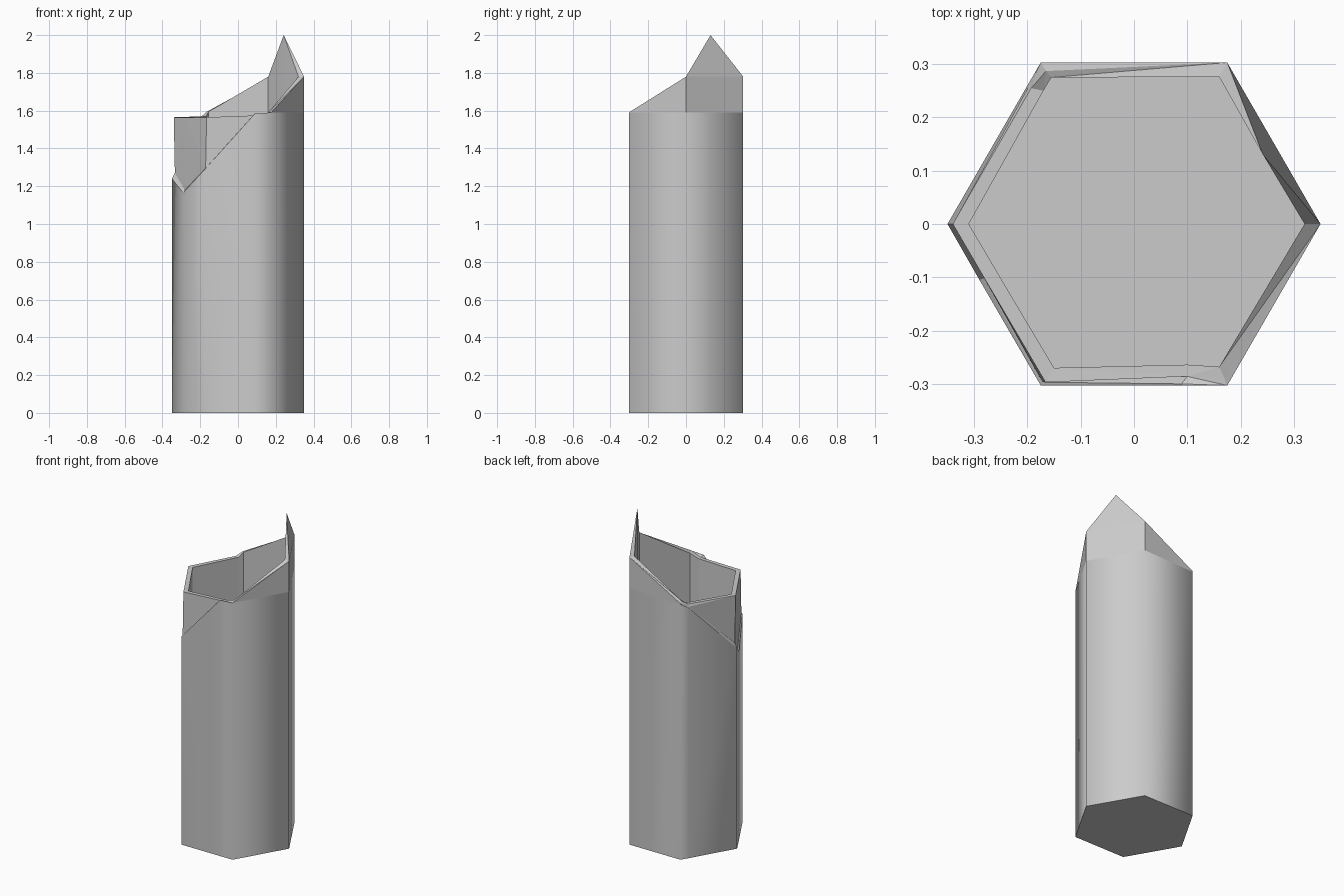
import bpy, bmesh

if "Cube" in bpy.data.objects:
    bpy.data.objects.remove(bpy.data.objects["Cube"])

# columns round the hexagon, counter-clockwise:
# outer x, y, top of smooth body, ledge scale, ledge z, rim outer x, y, rim inner x, y, rim z
columns = [
    (.35, 0, 1.59, 1, 1.78, .35, 0, .32, 0, 1.78),
    (.275, .13, 1.59, 1, 1.78, .242, .13, .242, .13, 2.0),
    (.175, .303, 1.59, 1, 1.78, .175, .303, .16, .276, 1.78),
    (-.175, .303, 1.58, 1, 1.585, -.165, .287, -.155, .275, 1.595),
    (-.20, .26, 1.55, .99, 1.555, -.193, .255, -.17, .25, 1.57),
    (-.35, 0, 1.24, .955, 1.27, -.34, 0, -.31, 0, 1.565),
    (-.29, -.105, 1.165, .97, 1.18, -.28, -.103, -.25, -.102, 1.565),
    (-.175, -.303, 1.29, .98, 1.295, -.166, -.297, -.15, -.27, 1.565),
    (.09, -.303, 1.585, .99, 1.585, .10, -.286, .10, -.264, 1.575),
    (.175, -.303, 1.59, 1, 1.59, .17, -.29, .16, -.268, 1.59),
]
FLOOR = 0.02

bm = bmesh.new()
rings = []
for x, y, zb, s, zl, ox, oy, ix, iy, zr in columns:
    pts = [(x, y, 0), (x, y, zb), (x * s, y * s, zl),
           (ox, oy, zr), (ix, iy, zr), (ix, iy, FLOOR)]
    rings.append([bm.verts.new(p) for p in pts])

# outer wall, broken ledge, rim and inner wall
n = len(rings)
for i in range(n):
    a, b = rings[i], rings[(i + 1) % n]
    for k in range(5):
        f = bm.faces.new((a[k], b[k], b[k + 1], a[k + 1]))
        f.smooth = (k == 0)

# underside and hollow floor
bm.faces.new([r[0] for r in reversed(rings)])
bm.faces.new([r[5] for r in rings])

# merge collapsed points, keep only the outer body smooth
bmesh.ops.remove_doubles(bm, verts=bm.verts, dist=0.001)
bmesh.ops.triangulate(bm, faces=[f for f in bm.faces if len(f.verts) == 4 and not f.smooth])
bmesh.ops.recalc_face_normals(bm, faces=bm.faces)
for e in bm.edges:
    e.smooth = all(f.smooth for f in e.link_faces)

mesh = bpy.data.meshes.new("broken_hex_tube")
bm.to_mesh(mesh)
bm.free()
obj = bpy.data.objects.new("broken_hex_tube", mesh)
bpy.context.collection.objects.link(obj)
